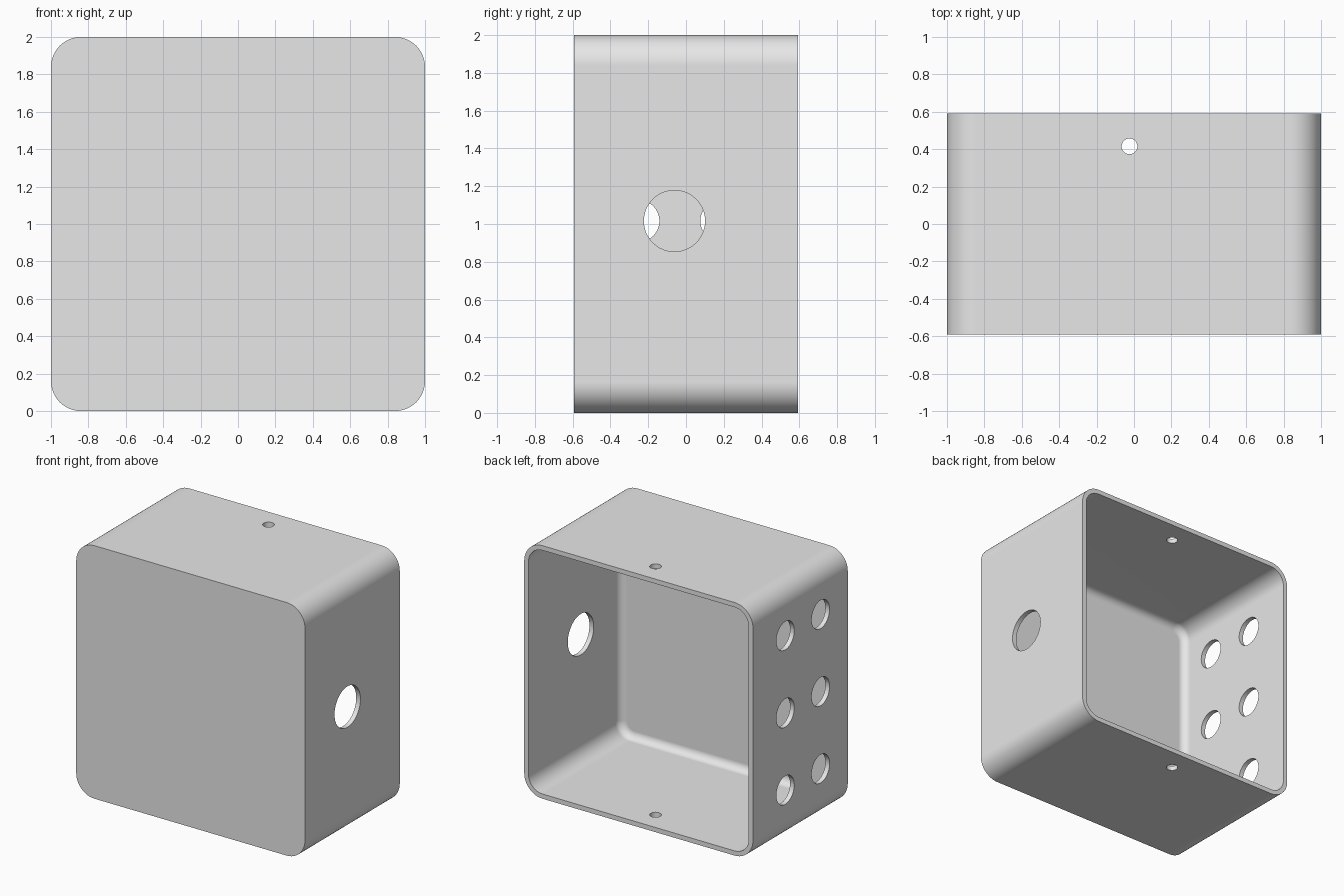
import bpy, bmesh
from math import pi, cos, sin
from mathutils import Matrix, Vector

cube = bpy.data.objects.get("Cube")
if cube:
    bpy.data.objects.remove(cube, do_unlink=True)

HALF_DEPTH = 0.592
WALL = 0.037
CORNER = 0.16
FILLET = 0.06
SEGMENTS = 12

grey = bpy.data.materials.new("light grey")
grey.use_nodes = True
grey.diffuse_color = (0.8, 0.8, 0.8, 1)
grey.node_tree.nodes["Principled BSDF"].inputs["Base Color"].default_value = (0.8, 0.8, 0.8, 1)


def rounded_ring(bm, inset, y):
    """Rounded square loop in the xz plane, shrunk by inset."""
    radius = CORNER - inset
    centre = 1 - CORNER
    ring = []
    for corner, (sx, sz) in enumerate([(1, 1), (-1, 1), (-1, -1), (1, -1)]):
        for i in range(SEGMENTS + 1):
            a = (corner + i / SEGMENTS) * pi / 2
            ring.append(bm.verts.new((sx * centre + radius * cos(a), y,
                                      1 + sz * centre + radius * sin(a))))
    return ring


def link_object(name, bm):
    bmesh.ops.recalc_face_normals(bm, faces=bm.faces)
    mesh = bpy.data.meshes.new(name)
    bm.to_mesh(mesh)
    bm.free()
    mesh.materials.append(grey)
    obj = bpy.data.objects.new(name, mesh)
    bpy.context.collection.objects.link(obj)
    return obj


# Open-backed box: outer skin, rim, inner skin and filleted inner floor
bm = bmesh.new()
sections = [(0, -HALF_DEPTH), (0, HALF_DEPTH), (WALL, HALF_DEPTH)]
for i in range(9):
    a = i / 8 * pi / 2
    sections.append((WALL + FILLET * (1 - cos(a)),
                     -HALF_DEPTH + WALL + FILLET * (1 - sin(a))))
rings = [rounded_ring(bm, inset, y) for inset, y in sections]
for r1, r2 in zip(rings, rings[1:]):
    for i in range(len(r1)):
        j = (i + 1) % len(r1)
        bm.faces.new((r1[i], r1[j], r2[j], r2[i]))
bm.faces.new(rings[0])
bm.faces.new(rings[-1])
box = link_object("box_shell", bm)

# Cutters for the side cable holes and the vertical screw holes
bm = bmesh.new()


def add_cutter(centre, radius, axis, depth=0.2):
    turn = Vector((0, 0, 1)).rotation_difference(Vector(axis)).to_matrix().to_4x4()
    bmesh.ops.create_cone(bm, cap_ends=True, segments=48, radius1=radius,
                          radius2=radius, depth=depth,
                          matrix=Matrix.Translation(centre) @ turn)


add_cutter((1, -0.061, 1.016), 0.162, (1, 0, 0))
for y in (-0.253, 0.188):
    for row in (-1, 0, 1):
        add_cutter((-1, y, 1.016 + row * 0.61), 0.112, (1, 0, 0))
for z in (0, 2):
    add_cutter((-0.024, 0.415, z), 0.042, (0, 0, 1))
cutter = link_object("hole_cutters", bm)
cutter.hide_render = True

# Cut the holes, then shade the rounded corners smooth
cut = box.modifiers.new("holes", 'BOOLEAN')
cut.operation = 'DIFFERENCE'
cut.solver = 'EXACT'
cut.object = cutter
bpy.ops.object.select_all(action='DESELECT')
box.select_set(True)
bpy.context.view_layer.objects.active = box
bpy.ops.object.modifier_apply(modifier=cut.name)
bpy.data.objects.remove(cutter, do_unlink=True)
bpy.ops.object.shade_smooth_by_angle(angle=pi / 6)
weighted = box.modifiers.new("weighted_normals", 'WEIGHTED_NORMAL')
weighted.keep_sharp = True
